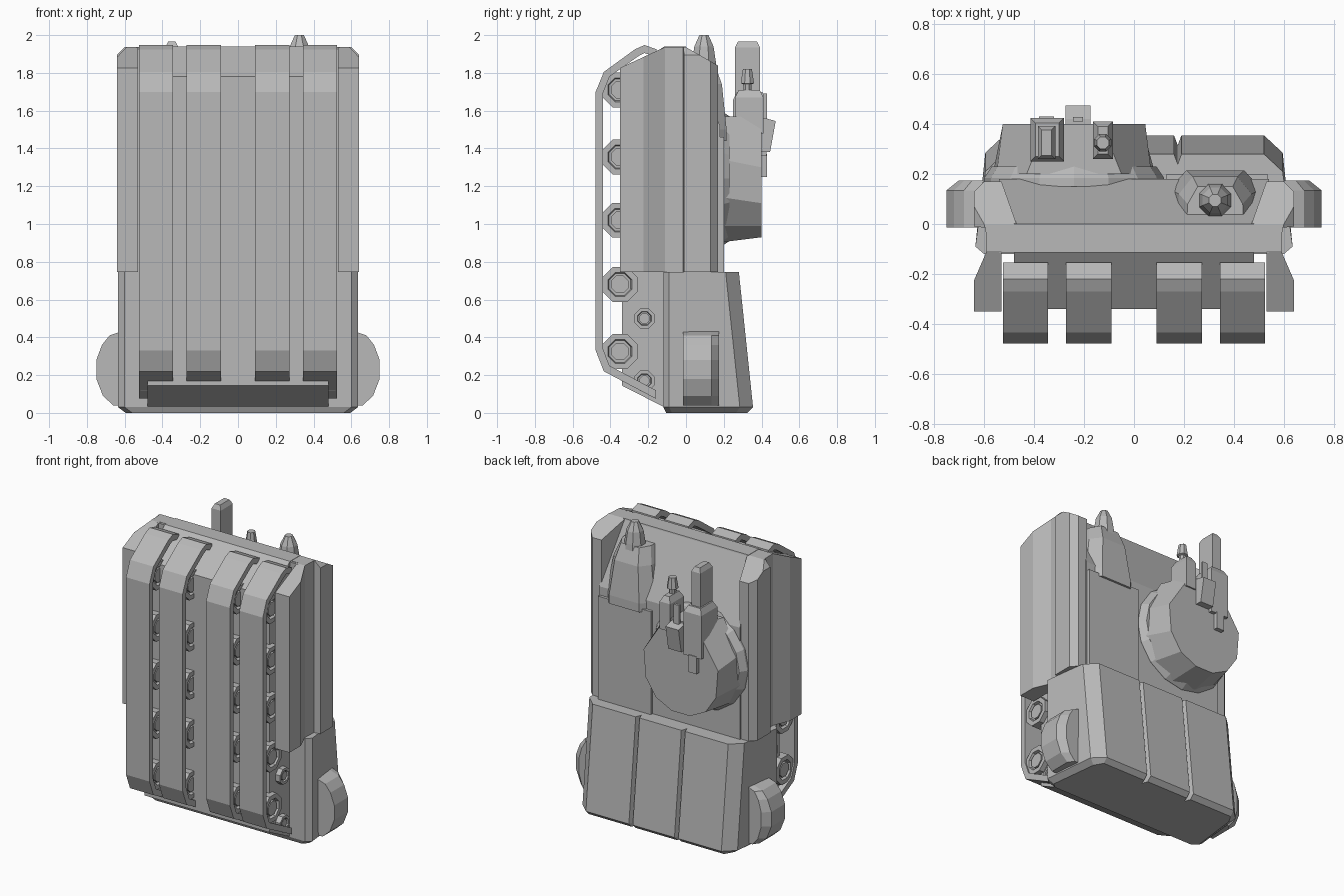
import bpy, bmesh
from math import cos, sin, pi
from mathutils import Vector

cube = bpy.data.objects.get("Cube")
if cube:
    bpy.data.objects.remove(cube, do_unlink=True)

grey = bpy.data.materials.new("plain_grey")
grey.use_nodes = True
grey.diffuse_color = (0.48, 0.48, 0.48, 1)
grey.node_tree.nodes["Principled BSDF"].inputs["Base Color"].default_value = (0.48, 0.48, 0.48, 1)


def loft(name, rings, cuts=()):
    """Skin closed rings of 3D points, cap both ends, trim by (point, normal) planes."""
    bm = bmesh.new()
    loops = [[bm.verts.new(p) for p in ring] for ring in rings]
    n = len(loops[0])
    for a, b in zip(loops, loops[1:]):
        for i in range(n):
            j = (i + 1) % n
            bm.faces.new((a[i], a[j], b[j], b[i]))
    bm.faces.new(loops[0][::-1])
    bm.faces.new(loops[-1])
    for co, no in cuts:
        geom = bm.verts[:] + bm.edges[:] + bm.faces[:]
        bmesh.ops.bisect_plane(bm, geom=geom, plane_co=co, plane_no=no, clear_outer=True)
        bmesh.ops.holes_fill(bm, edges=[e for e in bm.edges if e.is_boundary])
    bmesh.ops.recalc_face_normals(bm, faces=bm.faces[:])
    mesh = bpy.data.meshes.new(name)
    bm.to_mesh(mesh)
    bm.free()
    mesh.materials.append(grey)
    ob = bpy.data.objects.new(name, mesh)
    bpy.context.scene.collection.objects.link(ob)
    return ob


def mirror(ob):
    ob.modifiers.new("mirror", 'MIRROR').use_bisect_axis[0] = False
    return ob


def side_prism(name, profile, x0, x1):
    """Extrude a (y, z) profile across x."""
    return loft(name, [[(x, y, z) for y, z in profile] for x in (x0, x1)])


def plan(points, z):
    return [(x, y, z) for x, y in points]


def both(points, cx=0):
    """Complete a half outline by reflecting it about cx."""
    return points + [(2 * cx - x, y) for x, y in reversed(points)]


def box(name, x0, x1, y0, y1, z0, z1, taper=0.0, tip=0.04):
    rect = lambda t: [(x0 + t, y0 + t), (x1 - t, y0 + t), (x1 - t, y1 - t), (x0 + t, y1 - t)]
    rings = [plan(rect(0), z0), plan(rect(0), z1 - tip), plan(rect(taper), z1)]
    return loft(name, rings if taper else [rings[0], plan(rect(0), z1)])


def octagon(r, turn=pi / 8):
    return [(r * cos(turn + i * pi / 4), r * sin(turn + i * pi / 4)) for i in range(8)]


# Hull: front core between the tracks and wider rear panel
side_prism("hull_core", [(-0.115, 1.94), (-0.34, 1.78), (-0.34, 0.145), (-0.115, 0.03),
                         (0.1, 0.03), (0.1, 1.5), (0, 1.94)], -0.48, 0.48)
side_prism("upper_hull", [(-0.115, 0.7), (-0.115, 1.936), (0, 1.936), (0.18, 1.52),
                          (0.18, 0.7)], -0.54, 0.54)

# Side skirts with a vertical groove and trimmed upper corners
skirt = [(0.47, -0.1), (0.53, -0.1), (0.53, -0.35), (0.64, -0.35), (0.64, -0.225), (0.59, -0.11),
         (0.594, -0.015), (0.64, -0.01), (0.64, 0.13), (0.6, 0.17), (0.53, 0.17), (0.47, 0)]
mirror(loft("side_skirt", [plan(skirt, 0.745), plan(skirt, 1.938)], [
    (Vector((0, -0.113, 1.936)), Vector((0, -0.11, 0.237))),
    (Vector((0, 0, 1.936)), Vector((0, 0.086, 0.15))),
    (Vector((0.6, 0, 1.936)), Vector((1, 0, 1)))]))

# Lower hull with two upright seams in its rear face
def lower_outline(side, back, chamfer, front):
    return both([(side - 0.035, front), (side, front + 0.03), (side - 0.04, back - chamfer),
                 (0.52, back), (0.19, back), (0.175, back - 0.04), (0.16, back)])

loft("lower_hull", [plan(lower_outline(0.595, 0.325, 0.06, -0.105), 0),
                    plan(lower_outline(0.635, 0.355, 0.07, -0.12), 0.03),
                    plan(lower_outline(0.635, 0.28, 0.07, -0.12), 0.745)])

# Rounded side housings
arc = [(0.55, 0.04), (0.66, 0.04), (0.715, 0.09), (0.75, 0.18), (0.75, 0.28),
       (0.72, 0.36), (0.68, 0.41), (0.62, 0.43), (0.55, 0.43)]
def housing_ring(y, shrink):
    return [(x - shrink * (x - 0.55), y, z) for x, z in arc]
mirror(loft("side_housing", [housing_ring(-0.015, 0), housing_ring(0.135, 0),
                             housing_ring(0.175, 0.25)]))

# Four track bands
outer = [(-0.155, 1.925), (-0.22, 1.947), (-0.27, 1.925), (-0.435, 1.805), (-0.478, 1.7),
         (-0.478, 0.33), (-0.435, 0.22), (-0.16, 0.075)]
inner = [(-0.16, 0.12), (-0.405, 0.25), (-0.44, 0.34), (-0.44, 1.69), (-0.405, 1.78),
         (-0.25, 1.89), (-0.22, 1.905), (-0.155, 1.885)]
# Road wheels and return rollers, each with a recessed hub
WHEELS = [(-0.35, z, 0.1) for z in (0.325, 0.68, 1.02, 1.355, 1.71)]
WHEELS += [(-0.22, z, 0.058) for z in (0.17, 0.5)]

def wheel(name, x0, x1, y, z, r):
    ring = lambda x, k: [(x, y + a * k, z + b * k) for a, b in octagon(r)]
    loft(name, [ring(x0 + 0.02, 0.52), ring(x0 + 0.02, 0.62), ring(x0, 0.68), ring(x0, 1),
                ring(x1, 1), ring(x1, 0.68), ring(x1 - 0.02, 0.62), ring(x1 - 0.02, 0.52)])
    loft(name + "_hub", [ring(x0 + 0.005, 0.5), ring(x1 - 0.005, 0.5)])

for label, x0, x1 in (("outer_right", -0.525, -0.345), ("inner_right", -0.272, -0.09),
                      ("inner_left", 0.09, 0.272), ("outer_left", 0.345, 0.525)):
    side_prism("track_" + label, outer + inner, x0, x1)
    for i, (y, z, r) in enumerate(WHEELS):
        wheel(f"wheel_{label}_{i + 1}", x0 + 0.01, x1 - 0.01, y, z, r)

# Raised rear panel and faceted cupola with a bullet-shaped spire
box("rear_panel", 0.13, 0.535, 0.1, 0.2, 0.7, 1.46)
CX = 0.325
loft("cupola", [plan(both(p, CX), z) for z, p in (
    (1.44, [(0.13, -0.01), (0.14, 0.14), (0.21, 0.215)]),
    (1.5, [(0.13, -0.01), (0.14, 0.14), (0.21, 0.215)]),
    (1.74, [(0.17, -0.01), (0.18, 0.12), (0.235, 0.19)]),
    (1.85, [(0.21, -0.01), (0.215, 0.08), (0.255, 0.15)]))])
loft("spire", [[(CX + a, 0.095 + b, z) for a, b in octagon(r)] for z, r in (
    (1.55, 0.075), (1.78, 0.075), (1.86, 0.068), (1.94, 0.055), (2.0, 0.026))])

# Turret on a round base ring, its axis pointing backwards
TX, TZ = -0.24, 1.24
def turret_ring(half, y):
    return [(TX + x, y, TZ + z) for x, z in both(half)]

def circle_ring(r, y):
    return [(TX + r * cos(i * pi / 8), y, TZ + r * sin(i * pi / 8)) for i in range(16)]

loft("turret_ring", [circle_ring(0.36, 0.15), circle_ring(0.36, 0.185), circle_ring(0.33, 0.23)])
loft("turret", [
    turret_ring([(0.19, 0.33), (0.31, 0.1), (0.325, -0.1), (0.24, -0.25), (0.09, -0.335)], 0.2),
    turret_ring([(0.11, 0.33), (0.285, 0.06), (0.27, -0.13), (0.19, -0.25), (0.07, -0.31)], 0.4)])

# Main gun, mantlet and foot
box("main_gun", -0.385, -0.315, 0.26, 0.392, 1.5, 1.965, 0.015, 0.03)
box("gun_mantlet", -0.415, -0.28, 0.25, 0.425, 1.36, 1.7, 0.02)
box("gun_foot", -0.38, -0.32, 0.38, 0.43, 1.25, 1.37)

# Secondary gun
box("small_gun_body", -0.165, -0.085, 0.26, 0.41, 1.48, 1.71, 0.02)
loft("small_gun_barrel", [[(-0.125 + a, 0.325 + b, z) for a, b in octagon(r)] for z, r in (
    (1.68, 0.022), (1.74, 0.024), (1.745, 0.038), (1.82, 0.026))])

# Sight block with a small blade above it
side_prism("sight_block", [(0.36, 1.56), (0.42, 1.56), (0.475, 1.545), (0.445, 1.38),
                           (0.36, 1.38)], -0.275, -0.175)
box("sight_blade", -0.245, -0.205, 0.41, 0.428, 1.54, 1.69)
